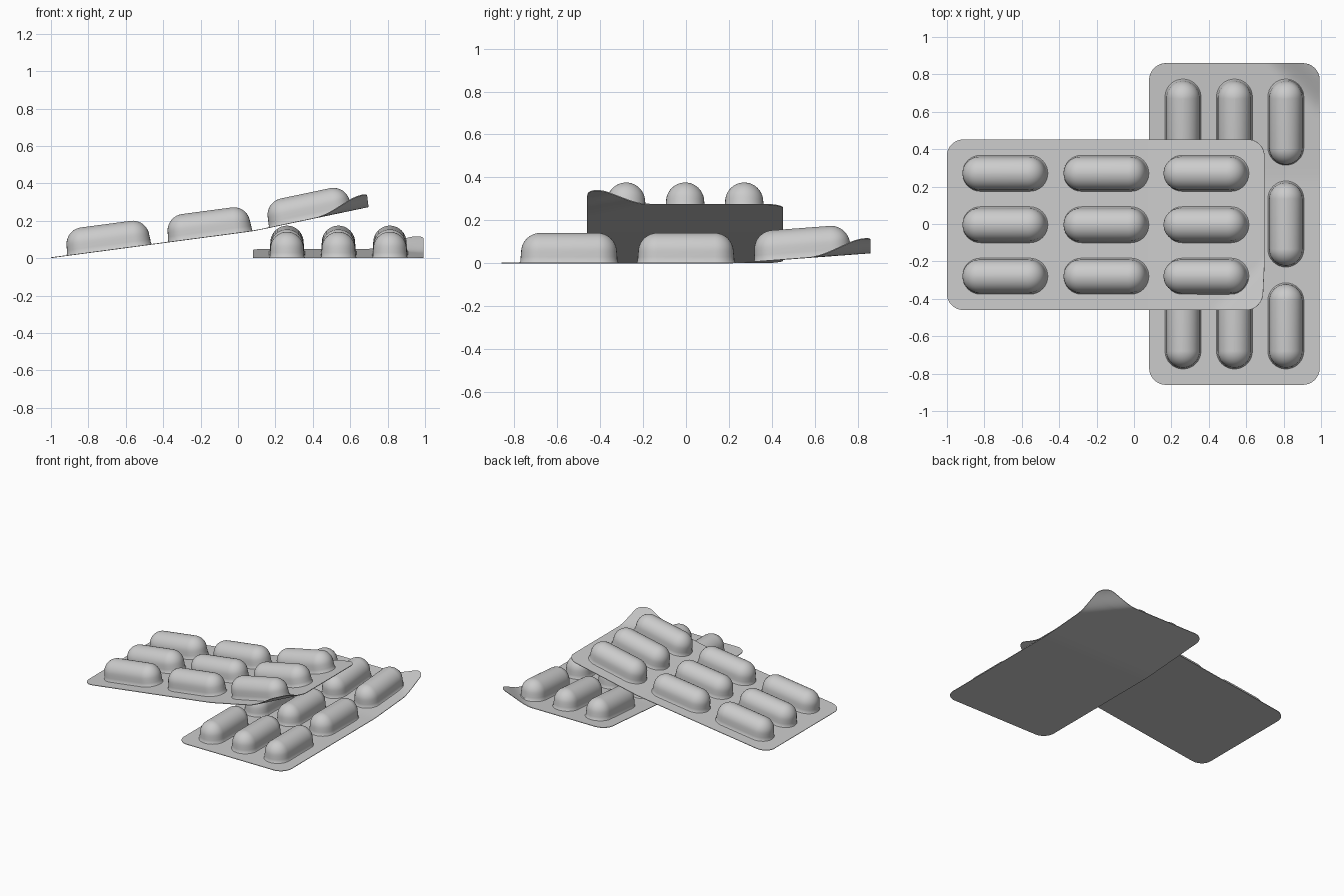
import bpy, bmesh
from math import sin, cos, pi, sqrt
from mathutils import Vector

if "Cube" in bpy.data.objects:
    bpy.data.objects.remove(bpy.data.objects["Cube"])

HALF_L, HALF_W, CORNER = 0.86, 0.456, 0.09   # blister card outline
THICK = 0.004
POCKET_R, POCKET_STRAIGHT = 0.091, 0.134     # capsule pocket plan
BEND_START, BEND_SLOPE = 0.2, 0.075


def bend(u, v, z):
    """Kink the card past its last row and curl up one corner."""
    x = u
    if u > BEND_START:
        d = u - BEND_START
        k = min(1, d / 0.08)
        lift = BEND_SLOPE * (d * d / 0.16 if d < 0.08 else d - 0.04)
        x -= BEND_SLOPE * k * z
    else:
        lift = 0
    t = max(0, 1 - ((HALF_L - u) + (v + HALF_W)) / 0.29)
    curl = 0.075 * t * t * (3 - 2 * t)
    return Vector((x, v, z + lift + curl))


def finish(name, bm, parent):
    bmesh.ops.recalc_face_normals(bm, faces=bm.faces)
    me = bpy.data.meshes.new(name)
    bm.to_mesh(me)
    bm.free()
    ob = bpy.data.objects.new(name, me)
    bpy.context.collection.objects.link(ob)
    ob.parent = parent
    bpy.ops.object.select_all(action='DESELECT')
    ob.select_set(True)
    bpy.context.view_layer.objects.active = ob
    bpy.ops.object.shade_smooth_by_angle(angle=pi / 5)
    return ob


def sheet(name, parent):
    """Thin card with rounded corners, made as a top and bottom grid."""
    bm = bmesh.new()
    n, m = 10, 36
    ends = [HALF_L - CORNER * (1 - cos(i / n * pi / 2)) for i in range(n + 1)]
    mid = HALF_L - CORNER
    us = [-e for e in ends] + [-mid + 2 * mid * i / 50 for i in range(1, 50)] + ends[::-1]
    layers = []
    for z in (0, THICK):
        rows = []
        for u in us:
            o = max(0, abs(u) - mid)
            w = HALF_W - CORNER + sqrt(max(0, CORNER ** 2 - o * o))
            rows.append([bm.verts.new(bend(u, w * (2 * j / m - 1), z)) for j in range(m + 1)])
        for a, b in zip(rows, rows[1:]):
            for j in range(m):
                bm.faces.new((a[j], a[j + 1], b[j + 1], b[j]))
        layers.append(rows)
    # close the rim
    def rim(r):
        return (r[0][:-1] + [q[-1] for q in r[:-1]]
                + r[-1][:0:-1] + [q[0] for q in r[:0:-1]])
    lo, hi = rim(layers[0]), rim(layers[1])
    for i in range(len(lo)):
        k = (i + 1) % len(lo)
        bm.faces.new((lo[i], lo[k], hi[k], hi[i]))
    bmesh.ops.remove_doubles(bm, verts=bm.verts, dist=1e-6)
    return finish(name, bm, parent)


def pockets(name, parent):
    """Nine capsule domes lofted from stadium rings."""
    bm = bmesh.new()
    profile = [(POCKET_R + 0.006, 0.003), (POCKET_R + 0.001, 0.010), (POCKET_R, 0.03), (POCKET_R - 0.002, 0.052)]
    r = POCKET_R - 0.002
    profile += [(r * cos(a), 0.052 + 0.089 * sin(a)) for a in (i / 10 * pi / 2 for i in range(1, 10))]
    profile.append((0.004, 0.141))
    seg = 16
    for cu in (-0.545, 0, 0.545):
        for cv in (-0.275, 0, 0.275):
            rings = []
            for rad, z in profile:
                pts = []
                for side in (1, -1):
                    for i in range(seg + 1):
                        a = -pi / 2 + pi * i / seg
                        pts.append((side * (POCKET_STRAIGHT + rad * cos(a)), side * rad * sin(a)))
                rings.append([bm.verts.new(bend(cu + p, cv + q, z)) for p, q in pts])
            for a, b in zip(rings, rings[1:]):
                for i in range(len(a)):
                    k = (i + 1) % len(a)
                    bm.faces.new((a[i], a[k], b[k], b[i]))
            bm.faces.new(rings[-1])
            bm.faces.new(rings[0][::-1])
    return finish(name, bm, parent)


def pack(name, loc, rot):
    root = bpy.data.objects.new(name, None)
    bpy.context.collection.objects.link(root)
    root.location, root.rotation_euler = loc, rot
    sheet(name + "_sheet", root)
    pockets(name + "_pockets", root)


# lower pack lies flat, upper pack leans on it
pack("lower_pack", (0.537, 0, 0), (0, 0, pi / 2))
pack("upper_pack", (-0.148, -0.004, 0.114), (0, -0.132, 0))
